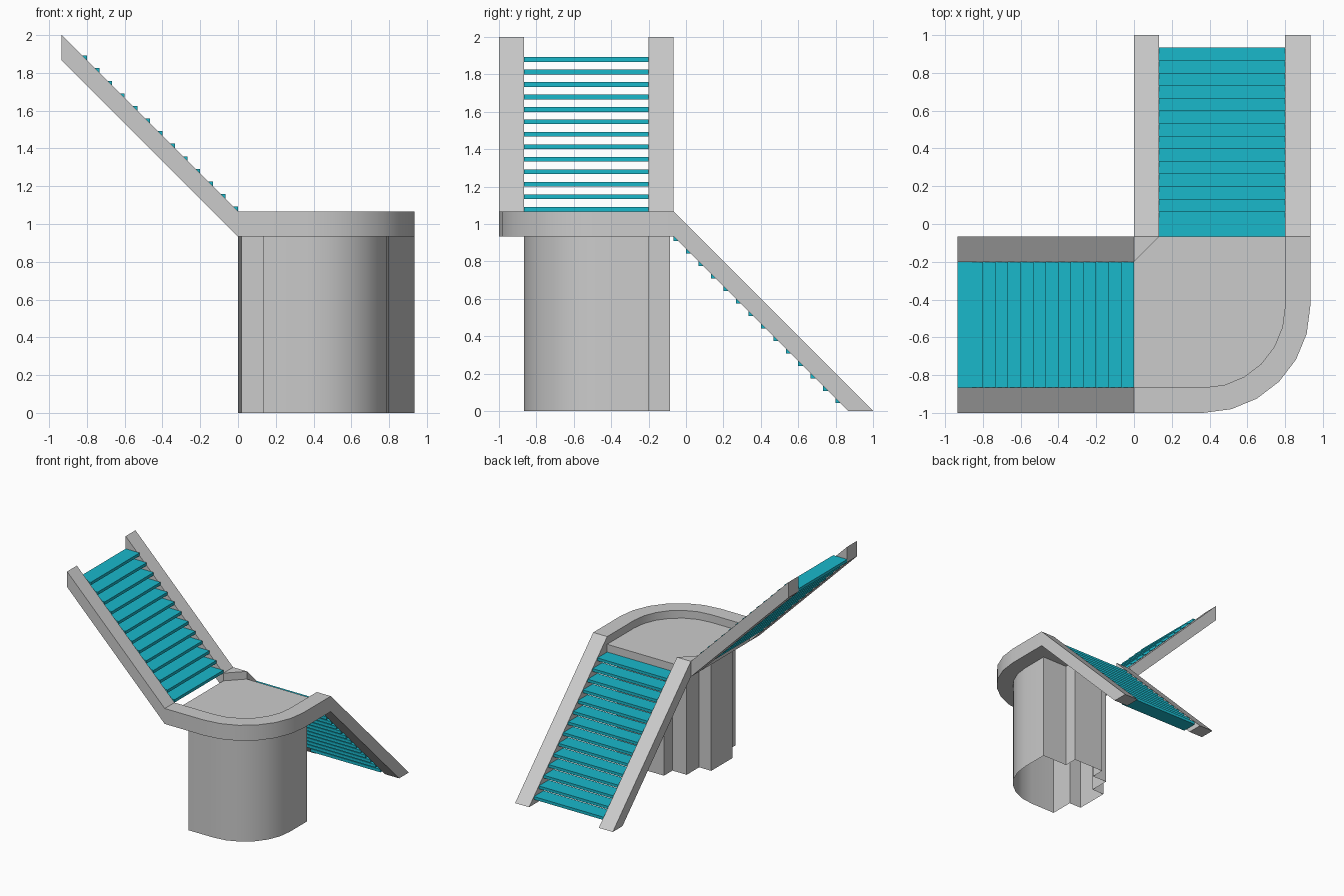
import bpy, bmesh
from math import sin, cos, pi, radians

if "Cube" in bpy.data.objects:
    bpy.data.objects.remove(bpy.data.objects["Cube"])

U = 1 / 15            # step pitch; the whole model sits on this module
W = 2 * U             # stringer width and depth
TREAD_H = 0.025

teal = bpy.data.materials.new("teal")
teal.diffuse_color = (0.01, 0.48, 0.6, 1)
teal.use_nodes = True
teal.node_tree.nodes["Principled BSDF"].inputs["Base Color"].default_value = teal.diffuse_color


def prism(name, pts, place, lo, hi, caps=True, smooth=False, mat=None):
    """Extrude a 2D profile from lo to hi; place(a, b, h) maps to xyz."""
    bm = bmesh.new()
    low = [bm.verts.new(place(a, b, lo)) for a, b in pts]
    top = [bm.verts.new(place(a, b, hi)) for a, b in pts]
    n = len(pts)
    for i in range(n):
        j = (i + 1) % n
        bm.faces.new((low[i], low[j], top[j], top[i]))
    bm.faces.new(top)
    if caps:
        bm.faces.new(low[::-1])
    bmesh.ops.recalc_face_normals(bm, faces=bm.faces)
    me = bpy.data.meshes.new(name)
    bm.to_mesh(me)
    bm.free()
    ob = bpy.data.objects.new(name, me)
    bpy.context.collection.objects.link(ob)
    if mat:
        me.materials.append(mat)
    if smooth:
        bpy.ops.object.select_all(action='DESELECT')
        ob.select_set(True)
        bpy.context.view_layer.objects.active = ob
        bpy.ops.object.shade_smooth_by_angle(angle=radians(30))
    return ob


def along_x(a, b, h): return (h, a, b)   # profile in y, z
def along_y(a, b, h): return (a, h, b)   # profile in x, z
def along_z(a, b, h): return (a, b, h)   # profile in x, y


def corner(r):
    """Rounded landing corner, six segments, front side to right side."""
    return [(0.37 + r * sin(i * pi / 12), -0.436 - r * cos(i * pi / 12)) for i in range(7)]


IN, OUT = 0.8 - 0.37, 14 * U - 0.37
Z0, Z1 = 14 * U, 16 * U

# Landing: raised rim, floor and inner corner piece
outer = [(0, -1)] + corner(OUT) + [(14 * U, -U)]
inner = [(0, -13 * U)] + corner(IN) + [(0.8, -U)]
prism("landing_rim", outer + inner[::-1], along_z, Z0, Z1, smooth=True)
prism("landing_floor", inner + [(W, -U), (0, -3 * U)], along_z, Z0, 15 * U, smooth=True)
prism("landing_inner_corner", [(0, -3 * U), (W, -U), (0, -U)], along_z, Z0, Z1)

# Column under the landing, hollow at the bottom, with two back pilasters
g = 0.018
column = [(W, -13 * U)] + corner(IN) + [
    (0.8, -3 * U), (0.56, -3 * U), (0.56, -U - g), (0.27, -U - g), (0.27, -3 * U),
    (W, -3 * U), (W, -0.37), (g, -0.37), (g, -0.66), (W, -0.66)]
prism("landing_column", column, along_z, 0, Z0, caps=False, smooth=True)

# Stringers of both flights
lower = [(-U, Z1), (1, 0), (13 * U, 0), (-U, Z0)]
upper = [(0, Z0), (0, Z1), (-14 * U, 2), (-14 * U, 2 - W)]
prism("lower_stringer_left", lower, along_x, 0, W)
prism("lower_stringer_right", lower, along_x, 0.8, 14 * U)
prism("upper_stringer_front", upper, along_y, -1, -13 * U)
prism("upper_stringer_back", upper, along_y, -3 * U, -U)


# Treads
def rect(a0, a1, b0, b1): return [(a0, b0), (a1, b0), (a1, b1), (a0, b1)]


for i in range(14):
    z = (14 - i) * U
    prism(f"lower_tread_{i + 1}", rect((i - 1) * U, (i + 1) * U, z - TREAD_H, z),
          along_x, W, 0.8, mat=teal)
for i in range(13):
    z = (16 + i) * U
    prism(f"upper_tread_{i + 1}", rect(-(i + 2) * U, -i * U, z, z + TREAD_H),
          along_y, -13 * U, -3 * U, mat=teal)
